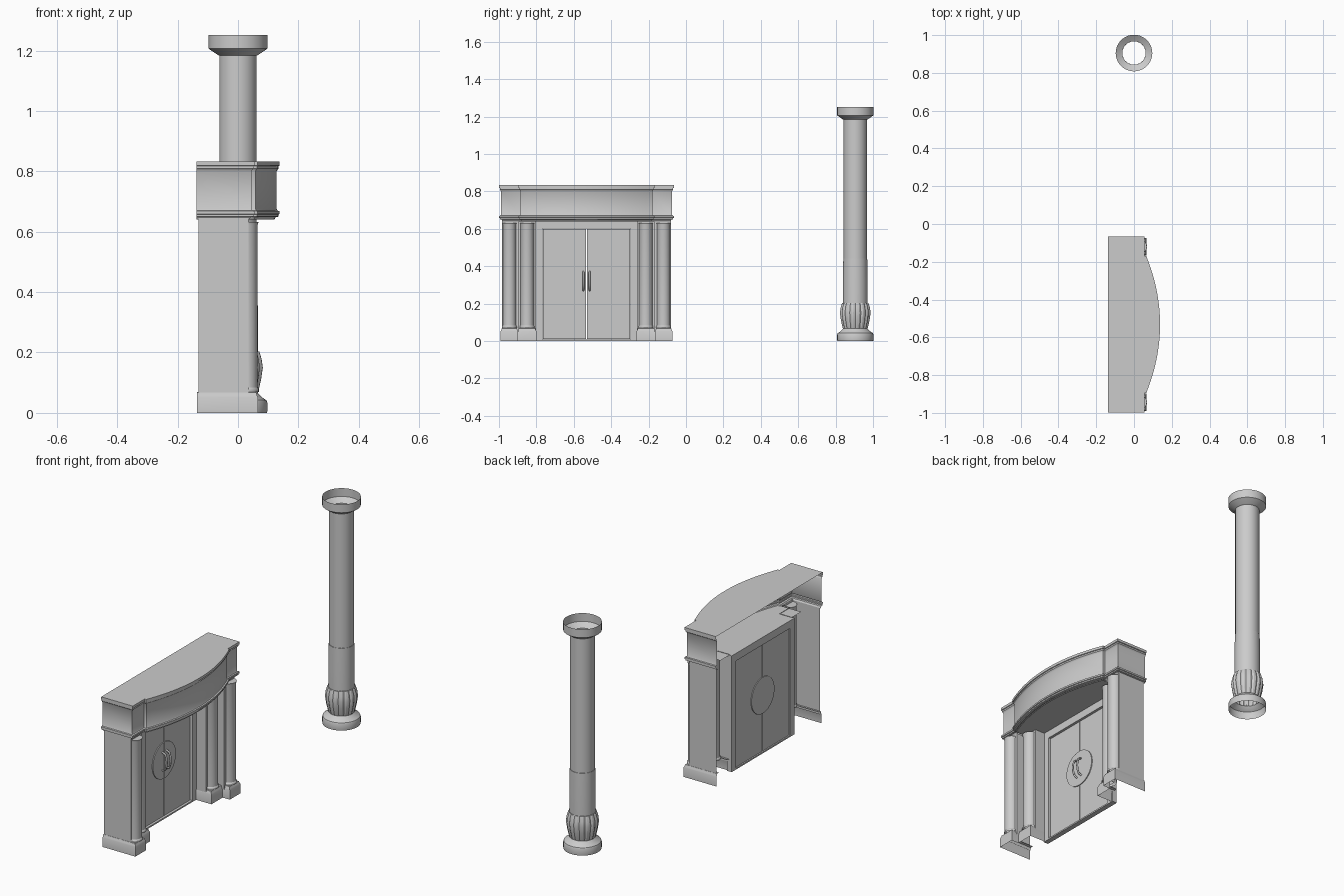
import bpy, bmesh, math
from mathutils import Vector

if "Cube" in bpy.data.objects:
    bpy.data.objects.remove(bpy.data.objects["Cube"])

CY = -0.532   # centre of the doorway along y
COL_Y = 0.905  # centre of the free-standing column


def finish(name, bm, smooth=True, recalc=True):
    bmesh.ops.remove_doubles(bm, verts=bm.verts, dist=1e-5)
    if recalc:
        bmesh.ops.recalc_face_normals(bm, faces=bm.faces)
    me = bpy.data.meshes.new(name)
    bm.to_mesh(me)
    bm.free()
    ob = bpy.data.objects.new(name, me)
    bpy.context.collection.objects.link(ob)
    if smooth:
        bpy.ops.object.select_all(action='DESELECT')
        ob.select_set(True)
        bpy.context.view_layer.objects.active = ob
        bpy.ops.object.shade_smooth_by_angle(angle=math.radians(30))
    return ob


def loft(bm, rings, closed=False):
    rows = [[bm.verts.new(p) for p in r] for r in rings]
    n = len(rows[0])
    for a, b in zip(rows, rows[1:]):
        for i in range(n if closed else n - 1):
            j = (i + 1) % n
            bm.faces.new((a[i], b[i], b[j], a[j]))
    return rows


def offset(path, d):
    """Shift an open plan outline sideways with mitred corners."""
    pts = [Vector(p) for p in path]
    norms = []
    for a, b in zip(pts, pts[1:]):
        t = (b - a).normalized()
        norms.append(Vector((-t.y, t.x)))
    out = []
    for i, p in enumerate(pts):
        n1, n2 = norms[max(i - 1, 0)], norms[min(i, len(norms) - 1)]
        out.append(p + (n1 + n2) * d / (1 + n1.dot(n2)))
    return out


def sweep(name, path, profile, side=1):
    """Moulding: profile is (outward offset, height) along a plan path."""
    bm = bmesh.new()
    loft(bm, [[(p.x, CY + side * p.y, z) for p in offset(path, d)] for d, z in profile])
    return finish(name, bm)


def flat(name, pts, z):
    bm = bmesh.new()
    bm.faces.new([bm.verts.new((x, CY + y, z)) for x, y in pts])
    return finish(name, bm, False)


def box(name, x, y, z):
    bm = bmesh.new()
    bmesh.ops.create_cube(bm, size=1)
    for v in bm.verts:
        for k, (lo, hi) in enumerate((x, y, z)):
            v.co[k] = lo if v.co[k] < 0 else hi
    return finish(name, bm, False)


def lathe(name, profile, centre, sides=32, pinch=0, cap_top=False):
    """Turned part; pinch cuts a groove at every third vertex."""
    bm = bmesh.new()
    rings = []
    for r, z in profile:
        ring = []
        for i in range(sides):
            a = math.tau * i / sides
            rr = r * (1 - pinch) if i % 3 == 0 else r
            ring.append((centre[0] + rr * math.cos(a), centre[1] + rr * math.sin(a), z))
        rings.append(ring)
    rows = loft(bm, rings, True)
    if cap_top:
        bm.faces.new(rows[-1])
    return finish(name, bm)


# Free-standing column: hollow base, fluted vase, sleeve, shaft and capital
c = (0, COL_Y)
lathe("column_base", [(.096, 0), (.097, .006), (.097, .034), (.094, .042), (.082, .05), (.074, .058), (.066, .066)], c)
lathe("column_vase", [(.064, .06), (.069, .075), (.077, .11), (.083, .15), (.079, .178), (.071, .204), (.064, .204)],
      c, 48, .06)
lathe("column_sleeve", [(.066, .2), (.066, .32), (.064, .44), (.062, .44)], c)
lathe("column_shaft", [(.062, .2), (.062, 1.185)], c)
lathe("column_capital", [(.062, 1.183), (.068, 1.186), (.097, 1.206), (.097, 1.252)], c)

# Bowed entablature with upper and lower cornices
half = [(-.138, .457), (.045, .457), (.045, .353)]
N = 24
arc = []
for i in range(N + 1):
    t = 1 - 2 * i / N
    arc.append((.128 - .07 * t * t, .353 * t))
plan = half + arc + [(x, -y) for x, y in reversed(half)]
sweep("entablature", plan, [(-.008, .64), (-.003, .648), (.006, .65), (.006, .657), (.010, .659), (.010, .668),
                            (.003, .670), (0, .676), (0, .80), (.004, .807), (.006, .809), (.006, .817),
                            (.010, .819), (.010, .833)])
flat("top_slab", offset(plan, .010), .833)
flat("soffit", [(-.085, .353)] + arc + [(-.085, -.353)], .643)

# Side piers, stepped plinths and paired engaged columns
wall = [(-.13, .452), (.034, .452), (.034, .362), (-.012, .362), (-.012, .27), (-.085, .27)]
plinth = [(-.135, .459), (.066, .459), (.066, .366), (.022, .366), (.022, .268), (-.085, .268)]
for s, side in ((1, "right"), (-1, "left")):
    sweep("pier_wall_" + side, wall, [(0, .05), (0, .645)], s)
    sweep("plinth_" + side, plinth, [(0, 0), (0, .052), (-.003, .058), (-.006, .068), (-.022, .07)], s)
    for tag, x, y in (("outer", .029, .412), ("inner", -.015, .317)):
        lathe(f"{tag}_column_{side}", [(.04, .07), (.04, .078), (.036, .084), (.036, .622), (.039, .632)],
              (x, CY + s * y), 24, cap_top=True)

    # Door leaf, jamb and bowed pull handle
    y0, y1 = sorted((CY + s * .0015, CY + s * .233))
    box("door_leaf_" + side, (-.095, -.083), (y0, y1), (.01, .598))
    y0, y1 = sorted((CY + s * .236, CY + s * .275))
    box("door_jamb_" + side, (-.10, -.072), (y0, y1), (0, .643))
    cu = bpy.data.curves.new("handle_" + side, 'CURVE')
    cu.dimensions = '3D'
    cu.bevel_depth = .005
    cu.bevel_resolution = 2
    cu.use_fill_caps = True
    sp = cu.splines.new('POLY')
    path = [(-.078, .27), (-.06, .278), (-.053, .30), (-.051, .32), (-.053, .34), (-.06, .362), (-.078, .37)]
    sp.points.add(len(path) - 1)
    for p, (x, z) in zip(sp.points, path):
        p.co = (x, CY + s * .017, z, 1)
    bpy.context.collection.objects.link(bpy.data.objects.new("handle_" + side, cu))

# Door head, sill and the round lock plate (visible from both sides)
box("door_head", (-.10, -.072), (CY - .236, CY + .236), (.601, .643))
box("door_sill", (-.10, -.072), (CY - .236, CY + .236), (0, .008))
for s, side in ((1, "right"), (-1, "left")):
    bm = bmesh.new()
    pts = [(CY + s * (.0015 + .099 * math.cos(a)), .32 + .1 * math.sin(a))
           for a in (math.pi * (i / 20 - .5) for i in range(21))]
    rows = loft(bm, [[(x, y, z) for y, z in pts] for x in (-.099, -.078)], True)
    for r in rows:
        bm.faces.new(r)
    finish("lock_plate_" + side, bm)
